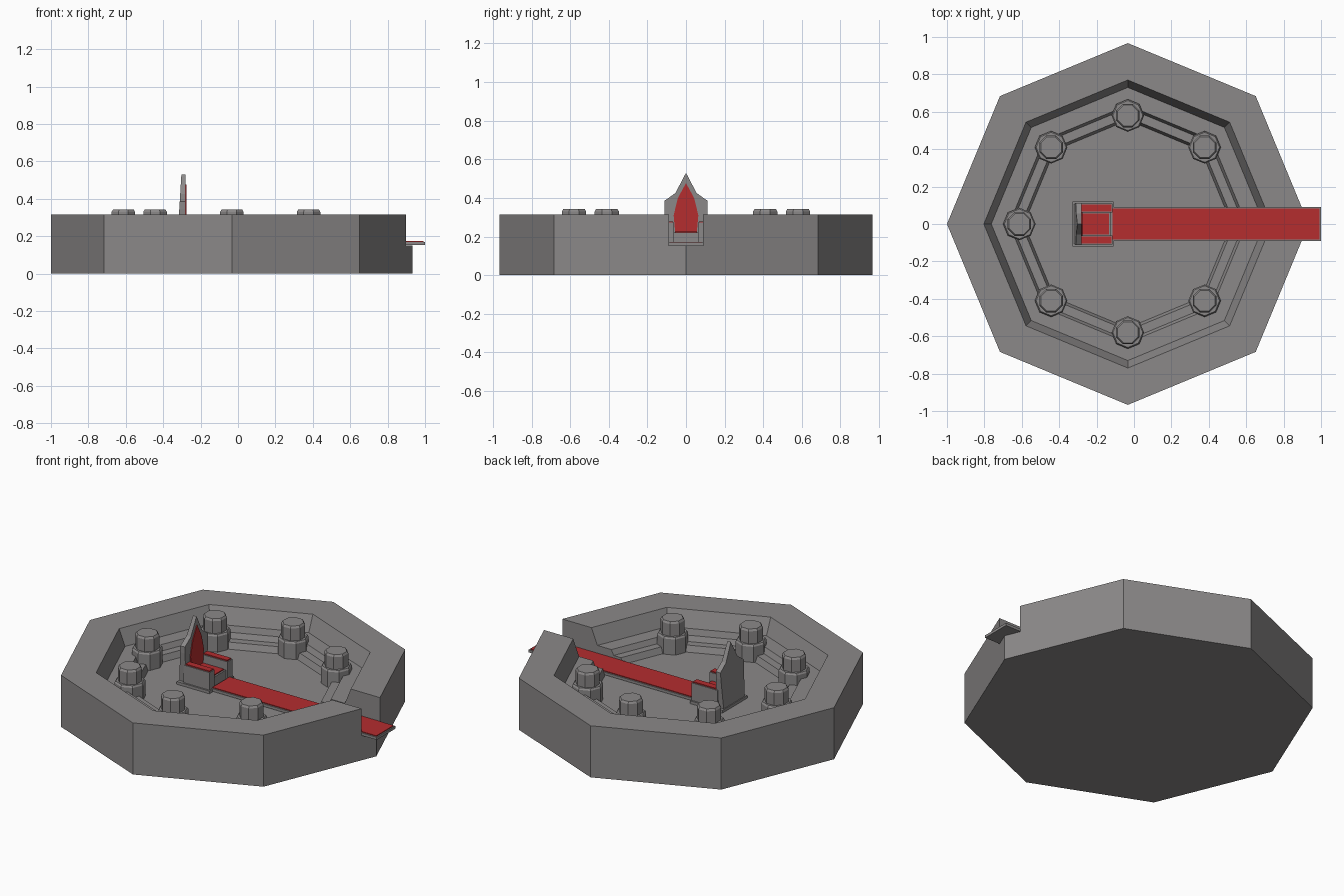
import bpy, bmesh, math

if "Cube" in bpy.data.objects:
    bpy.data.objects.remove(bpy.data.objects["Cube"])

CX = -0.033  # arena centre in x


def material(name, rgb):
    m = bpy.data.materials.new(name)
    m.diffuse_color = (*rgb, 1)
    m.use_nodes = True
    m.node_tree.nodes["Principled BSDF"].inputs["Base Color"].default_value = m.diffuse_color
    return m


STONE = material("stone grey", (0.26, 0.25, 0.25))
RED = material("carpet red", (0.46, 0.026, 0.028))


def finish(name, bm, mat):
    bmesh.ops.recalc_face_normals(bm, faces=bm.faces)
    me = bpy.data.meshes.new(name)
    bm.to_mesh(me)
    bm.free()
    me.materials.append(mat)
    ob = bpy.data.objects.new(name, me)
    bpy.context.collection.objects.link(ob)
    return ob


def lathe(name, profile, mat, at=(0, 0), turn=0.0):
    """Closed eight-sided solid from (radius, z) pairs, bottom to top."""
    bm = bmesh.new()
    rings = []
    for r, z in profile:
        rings.append([bm.verts.new((at[0] + r * math.cos(turn + k * math.pi / 4),
                                    at[1] + r * math.sin(turn + k * math.pi / 4), z))
                      for k in range(8)])
    for a, b in zip(rings, rings[1:]):
        for k in range(8):
            n = (k + 1) % 8
            bm.faces.new((a[k], a[n], b[n], b[k]))
    bm.faces.new(rings[0])
    bm.faces.new(rings[-1])
    return finish(name, bm, mat)


def box(name, x, y, z, mat):
    bm = bmesh.new()
    bmesh.ops.create_cube(bm, size=1)
    for v in bm.verts:
        v.co = [(lo + hi) / 2 + c * (hi - lo) for c, (lo, hi) in zip(v.co, (x, y, z))]
    return finish(name, bm, mat)


def slab(name, half, x_back, x_front, mat):
    """Upright mirrored plate from (y, z) points; x_back(z) and x_front give depth."""
    pts = half + [(-y, z) for y, z in reversed(half) if y > 0]
    bm = bmesh.new()
    f = [bm.verts.new((x_front, y, z)) for y, z in pts]
    b = [bm.verts.new((x_back(z), y, z)) for y, z in pts]
    bm.faces.new(f)
    bm.faces.new(b)
    for k in range(len(pts)):
        n = (k + 1) % len(pts)
        bm.faces.new((f[k], f[n], b[n], b[k]))
    return finish(name, bm, mat)


# Arena bowl: outer wall, sloped inner wall, two steps and the floor
arena = lathe("arena_bowl", [(0.967, 0), (0.967, 0.315), (0.77, 0.315), (0.73, 0.217),
                             (0.635, 0.217), (0.62, 0.185), (0.57, 0.185), (0.555, 0.148)],
              STONE, (CX, 0))

# Entrance gap through the wall
cutter = box("entrance_cutter", (0.3, 1.2), (-0.088, 0.088), (0.15, 0.6), STONE)
cutter.hide_render = True
mod = arena.modifiers.new("entrance", 'BOOLEAN')
mod.operation = 'DIFFERENCE'
mod.solver = 'EXACT'
mod.object = cutter
bpy.context.view_layer.objects.active = arena
arena.select_set(True)
bpy.ops.object.modifier_apply(modifier=mod.name)
bpy.data.objects.remove(cutter)

# Seven columns, leaving the entrance corner free
for k in range(1, 8):
    a = k * math.pi / 4
    at = (CX + 0.58 * math.cos(a), 0.58 * math.sin(a))
    lathe(f"column_base_{k}", [(0.087, 0.15), (0.087, 0.245), (0.08, 0.255)], STONE, at, a)
    lathe(f"column_shaft_{k}", [(0.068, 0.24), (0.068, 0.33), (0.06, 0.342)], STONE, at,
          a + math.pi / 8)

# Carpet and its stone edging
box("carpet_edging", (-0.12, 1.0), (-0.09, 0.09), (0.152, 0.168), STONE)
box("carpet", (-0.115, 0.993), (-0.083, 0.083), (0.16, 0.173), RED)

# Throne: plinth, seat block, arms
box("throne_plinth", (-0.33, -0.11), (-0.12, 0.12), (0.14, 0.165), STONE)
box("throne_seat", (-0.29, -0.125), (-0.105, 0.105), (0.16, 0.22), STONE)
box("seat_cushion", (-0.28, -0.135), (-0.056, 0.056), (0.217, 0.226), RED)
for s, side in ((1, "left"), (-1, "right")):
    y = sorted((s * 0.062, s * 0.11))
    box(f"throne_arm_{side}", (-0.29, -0.115), y, (0.16, 0.272), STONE)
    y = sorted((s * 0.067, s * 0.105))
    box(f"arm_pad_{side}", (-0.28, -0.12), y, (0.27, 0.279), RED)

# Pointed throne back with a red panel
slab("throne_back", [(0.1, 0.16), (0.112, 0.345), (0.112, 0.385), (0.055, 0.425), (0, 0.53)],
     lambda z: -0.325 + (z - 0.16) * 0.06, -0.28, STONE)
slab("back_panel", [(0.056, 0.222), (0.064, 0.31), (0.042, 0.4), (0, 0.477)],
     lambda z: -0.282, -0.275, RED)
